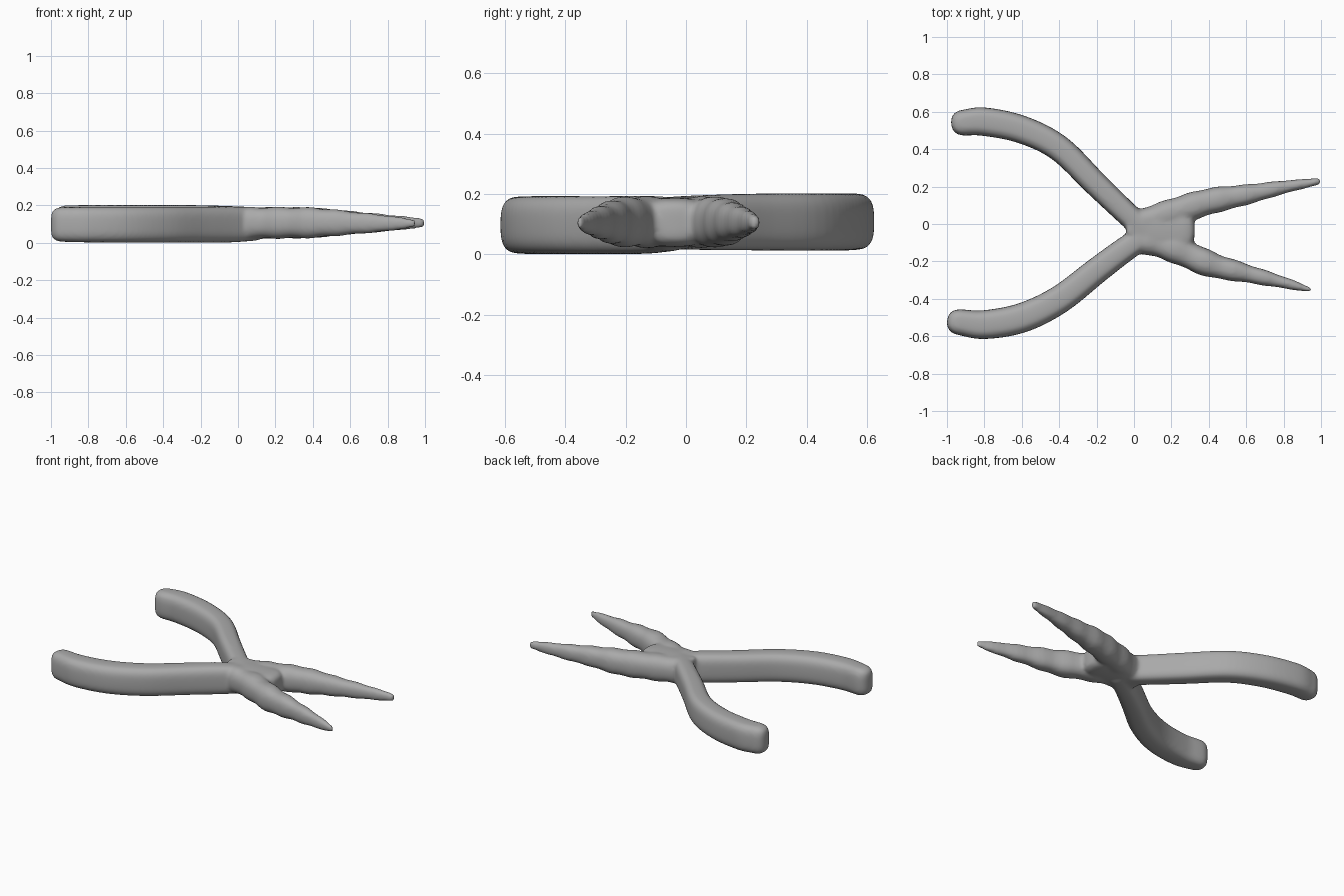
import bpy, bmesh, math
from mathutils import Vector

cube = bpy.data.objects.get("Cube")
if cube:
    bpy.data.objects.remove(cube, do_unlink=True)

grey = bpy.data.materials.new("plain grey")
grey.use_nodes = True
colour = (0.40, 0.40, 0.40, 1)
grey.diffuse_color = colour
grey.node_tree.nodes["Principled BSDF"].inputs["Base Color"].default_value = colour


def smooth_path(pts, steps=6):
    """Catmull-Rom through (x, y, z, half width, half height) points."""
    p = [Vector(q) for q in pts]
    p = [2 * p[0] - p[1]] + p + [2 * p[-1] - p[-2]]
    out = []
    for i in range(1, len(p) - 2):
        a, b, c, d = p[i - 1:i + 3]
        for s in range(steps):
            t = s / steps
            out.append(0.5 * (2 * b + (c - a) * t + (2 * a - 5 * b + 4 * c - d) * t * t
                              + (3 * b - a - 3 * c + d) * t ** 3))
    return out + [p[-2]]


def sweep(bm, pts, power, round_end, wobble=0.0, sides=28):
    """Sweep a rounded-box section along a path, with a domed far end."""
    path = smooth_path(pts)
    last, prev = path[-1], path[-2]
    way = Vector((last[0] - prev[0], last[1] - prev[1])).normalized()
    # Dome: the width closes in a half circle, the height only near its rim
    for k in range(1, 9):
        a = k / 8 * math.radians(84)
        q = last.copy()
        q[0] += way.x * round_end * math.sin(a)
        q[1] += way.y * round_end * math.sin(a)
        q[3] *= math.cos(a) ** 0.8
        q[4] *= math.cos(a) ** 0.35
        path.append(q)
    rings = []
    for i, q in enumerate(path):
        a, b = path[max(i - 1, 0)], path[min(i + 1, len(path) - 1)]
        t = Vector((b[0] - a[0], b[1] - a[1])).normalized()
        bump = 1 + wobble * math.sin(q[0] * 42 + q[1] * 9)
        ring = []
        for s in range(sides):
            ang = 2 * math.pi * s / sides
            c, n = math.cos(ang), math.sin(ang)
            u = math.copysign(abs(c) ** (2 / power), c) * q[3] * bump
            v = math.copysign(abs(n) ** (2 / power), n) * q[4] * bump
            ring.append(bm.verts.new((q[0] - t.y * u, q[1] + t.x * u, q[2] + v)))
        rings.append(ring)
    for r0, r1 in zip(rings, rings[1:]):
        for s in range(sides):
            e = (s + 1) % sides
            bm.faces.new((r0[s], r0[e], r1[e], r1[s]))
    bm.faces.new(rings[0][::-1])
    bm.faces.new(rings[-1])


bm = bmesh.new()

# Two curved grips, running from the pivot out to the rounded ends
sweep(bm, [(0.10, -0.06, .105, .06, .085), (0.0, 0.02, .105, .062, .090),
           (-0.2, 0.21, .107, .066, .094), (-0.4, 0.405, .107, .070, .095),
           (-0.6, 0.505, .107, .074, .095), (-0.8, 0.547, .108, .076, .094),
           (-0.91, 0.542, .108, .069, .092)], 3.2, 0.068)
sweep(bm, [(0.10, -0.04, .10, .06, .088), (-0.04, -0.13, .098, .066, .096),
           (-0.2, -0.25, .097, .070, .096), (-0.4, -0.405, .097, .075, .096),
           (-0.6, -0.502, .097, .079, .096), (-0.8, -0.538, .097, .077, .095),
           (-0.93, -0.525, .098, .069, .093)], 3.2, 0.07)

# Two tapering, slightly lumpy jaws
sweep(bm, [(0.02, 0.0, .106, .07, .084), (0.2, 0.06, .107, .073, .083),
           (0.4, 0.12, .107, .070, .080), (0.6, 0.157, .108, .054, .062),
           (0.8, 0.197, .106, .035, .045), (0.97, 0.225, .106, .020, .028)],
      2.4, 0.03, 0.04)
sweep(bm, [(0.06, -0.09, .106, .07, .084), (0.2, -0.125, .107, .075, .083),
           (0.4, -0.213, .107, .068, .080), (0.6, -0.264, .106, .049, .062),
           (0.8, -0.313, .104, .031, .042), (0.92, -0.346, .104, .016, .025)],
      2.4, 0.03, 0.05)

# Pivot body filling the crossing
sweep(bm, [(-0.04, -0.025, .104, .05, .088), (0.06, -0.03, .104, .115, .086),
           (0.16, -0.035, .106, .125, .083), (0.25, -0.037, .106, .12, .081)],
      2.8, 0.075)

bmesh.ops.recalc_face_normals(bm, faces=bm.faces[:])
mesh = bpy.data.meshes.new("pliers")
bm.to_mesh(mesh)
bm.free()
mesh.materials.append(grey)
pliers = bpy.data.objects.new("pliers", mesh)
bpy.context.collection.objects.link(pliers)

# Fuse everything into one skin and soften the joins
fuse = pliers.modifiers.new("fuse", "REMESH")
fuse.mode = "VOXEL"
fuse.voxel_size = 0.011
fuse.use_smooth_shade = True
soften = pliers.modifiers.new("soften", "SMOOTH")
soften.factor = 0.5
soften.iterations = 8
